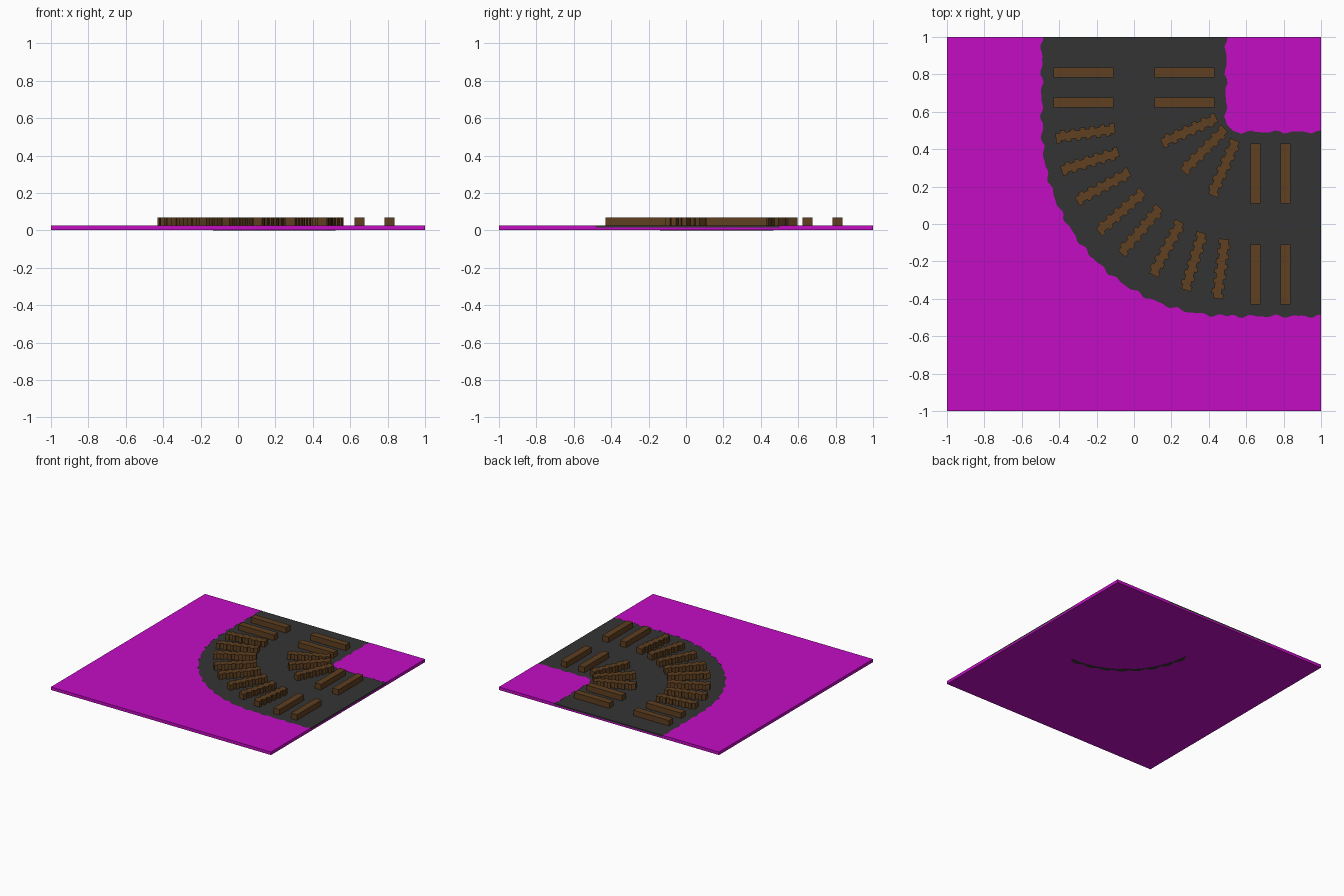
import bpy, bmesh, math
from math import sin, cos, pi, radians

cube = bpy.data.objects.get("Cube")
if cube:
    bpy.data.objects.remove(cube)


def material(name, rgb):
    mat = bpy.data.materials.new(name)
    mat.use_nodes = True
    color = (*rgb, 1)
    mat.diffuse_color = color
    mat.node_tree.nodes["Principled BSDF"].inputs["Base Color"].default_value = color
    return mat


magenta = material("magenta ground", (0.55, 0.004, 0.55))
gravel = material("dark gravel", (0.034, 0.034, 0.034))
wood = material("brown wood", (0.112, 0.05, 0.014))


def prism(name, outline, bottom, top, mat):
    """Extrude a flat outline between two heights."""
    bm = bmesh.new()
    face = bm.faces.new([bm.verts.new((x, y, bottom)) for x, y in outline])
    grown = bmesh.ops.extrude_face_region(bm, geom=[face], use_keep_orig=True)
    for v in grown["geom"]:
        if isinstance(v, bmesh.types.BMVert):
            v.co.z = top
    bmesh.ops.recalc_face_normals(bm, faces=bm.faces)
    bmesh.ops.triangulate(bm, faces=[f for f in bm.faces if len(f.verts) > 4])
    mesh = bpy.data.meshes.new(name)
    bm.to_mesh(mesh)
    bm.free()
    mesh.materials.append(mat)
    obj = bpy.data.objects.new(name, mesh)
    bpy.context.collection.objects.link(obj)
    return obj


def ripple(t):
    return 0.006 * sin(t * 52) + 0.004 * sin(t * 83 + 1)


BED, TOP = 0.014, 0.026

# Ragged outer edge of the bed: straight, quarter bend, straight
outer = []
for i in range(25):
    y = 1 - 0.5 * i / 25
    outer.append((-0.493 + ripple(y), y))
for i in range(81):
    a = pi + pi / 2 * i / 80
    r = 0.991 + ripple(a)
    outer.append((0.5 + r * cos(a), 0.5 + r * sin(a)))
for i in range(1, 26):
    x = 0.5 + 0.5 * i / 25
    outer.append((x, -0.493 + ripple(x)))

# Ragged inner edge with a clipped corner
inner = [(0.492 + ripple(1 - t / 40), 1 - t / 40) for t in range(19)]
inner += [(0.497, 0.53), (0.53, 0.497)]
inner += [(y, x) for x, y in reversed(inner[:19])]

# Ground slab and the two raised verges beside the bed
prism("ground_slab", [(-1, -1), (1, -1), (1, 1), (-1, 1)], 0.001, BED, magenta)
prism("outer_verge", outer + [(1, -1), (-1, -1), (-1, 1)], BED, TOP, magenta)
prism("inner_verge", inner + [(1, 1)], BED, TOP, magenta)
prism("gravel_bed", outer + inner[::-1], BED, TOP - 0.001, gravel)

# Scalloped gravel strip showing on the underside
rim, scallops = [], []
for i in range(65):
    t = i / 64
    a = radians(183 + 89 * t)
    for ring, r in ((rim, 0.605), (scallops, 0.618 + 0.022 * abs(sin(t * 8 * pi)))):
        ring.append((0.5 + r * cos(a), 0.5 + r * sin(a)))
prism("underside_strip", rim + scallops[::-1], 0, 0.002, gravel)


def sleeper(name, cx, cy, angle, ragged=True):
    """A bar, with notched sides where it is turned in the bend."""
    half, wide, notch = 0.16, 0.027, 0.006 if ragged else 0
    count = 12 if ragged else 1
    side = []
    for i in range(count):
        shift = notch if i % 2 else -notch
        for k in (i, i + 1):
            side.append((-half + 2 * half * k / count, shift))
    local = [(u, s - wide) for u, s in side] + [(u, s + wide) for u, s in reversed(side)]
    c, s = cos(radians(angle)), sin(radians(angle))
    outline = [(cx + u * c - v * s, cy + u * s + v * c) for u, v in local]
    return prism(name, outline, 0.02, 0.07, wood)


# Straight sleepers on both arms
for along in (0.65, 0.81):
    for across in (-0.27, 0.27):
        sleeper("back_arm_sleeper", across, along, 0, False)
        sleeper("left_arm_sleeper", along, across, 90, False)

# Outer fan of sleepers round the bend
for x, y, angle in ((-0.26, 0.485, 8), (-0.235, 0.335, 17), (-0.165, 0.2, 28),
                    (-0.07, 0.065, 41), (0.035, -0.035, 49), (0.175, -0.13, 62),
                    (0.32, -0.2, 73), (0.465, -0.24, 82)):
    sleeper("outer_bend_sleeper", x, y, angle)

# Inner fan of sleepers
for x, y, angle in ((0.295, 0.5, 24), (0.375, 0.395, 45), (0.48, 0.3, 66)):
    sleeper("inner_bend_sleeper", x, y, angle)
